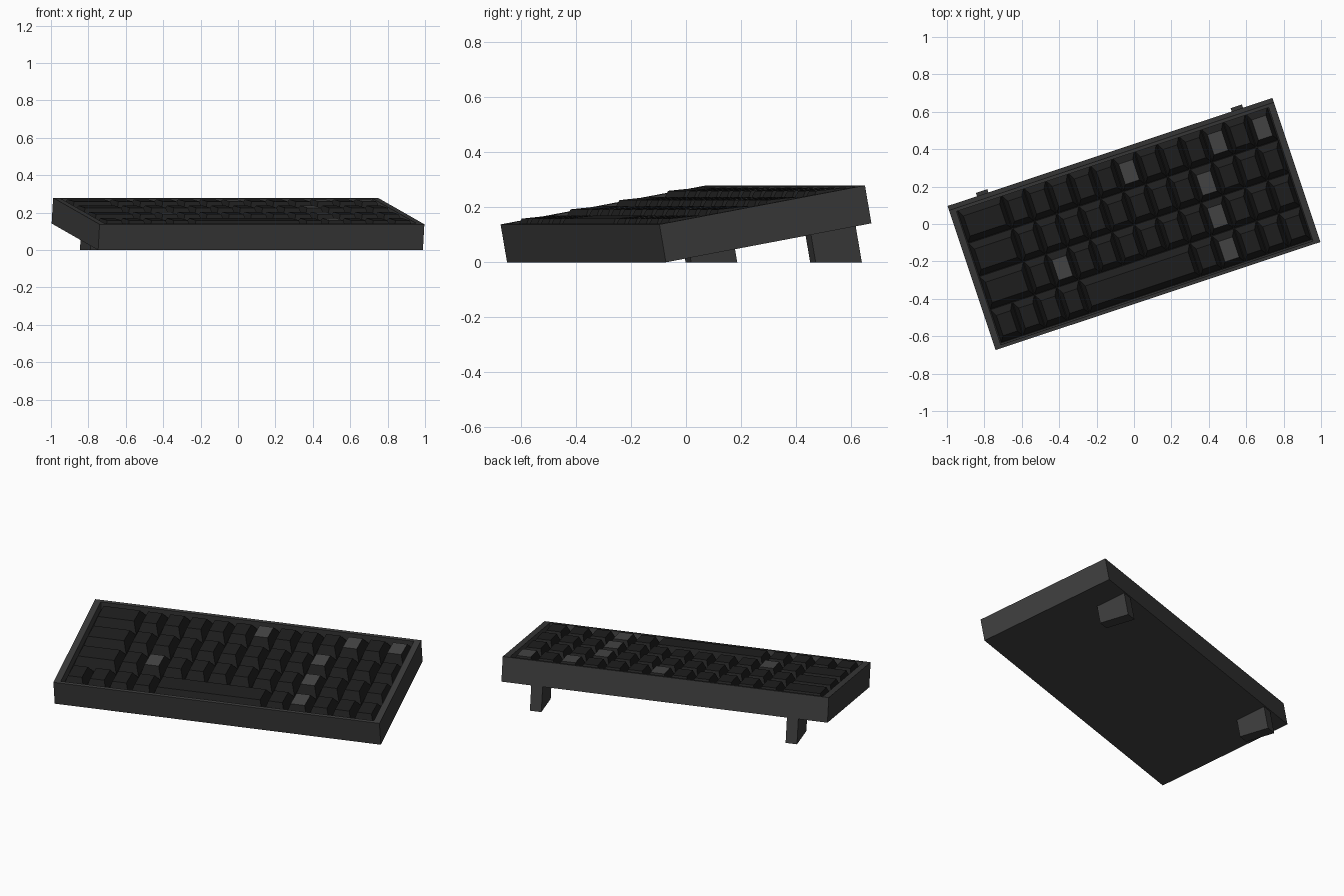
import bpy, bmesh, math
from mathutils import Matrix, Vector

if "Cube" in bpy.data.objects:
    bpy.data.objects.remove(bpy.data.objects["Cube"])

# Overall placement: keyboard tilted up at the back, turned on the desk
L, D, H = 1.83, 0.80, 0.14
TILT, TURN = math.radians(10.2), math.radians(18.4)
M = (Matrix.Translation((0, 0, 0.14)) @ Matrix.Rotation(TURN, 4, 'Z')
     @ Matrix.Rotation(TILT, 4, 'X'))
UP = (M.to_3x3() @ Vector((0, 0, 1))).normalized()


def material(name, v):
    m = bpy.data.materials.new(name)
    m.diffuse_color = (v, v, v, 1)
    m.use_nodes = True
    m.node_tree.nodes["Principled BSDF"].inputs["Base Color"].default_value = m.diffuse_color
    return m


CASE = material("charcoal case", 0.045)
KEY = material("black key", 0.014)
ACCENT = material("grey key top", 0.062)


def finish(name, bm, mats):
    bm.normal_update()
    bmesh.ops.recalc_face_normals(bm, faces=bm.faces)
    me = bpy.data.meshes.new(name)
    bm.to_mesh(me)
    bm.free()
    for m in mats:
        me.materials.append(m)
    ob = bpy.data.objects.new(name, me)
    bpy.context.collection.objects.link(ob)
    return ob


def frustum(bm, base, top, z0, zf, zb, top_mat=0):
    """Block between two (x0, x1, y0, y1) rectangles; top front/back heights zf, zb."""
    def ring(r, a, b):
        x0, x1, y0, y1 = r
        return [bm.verts.new(p) for p in
                ((x0, y0, a), (x1, y0, a), (x1, y1, b), (x0, y1, b))]
    lo, hi = ring(base, z0, z0), ring(top, zf, zb)
    bm.faces.new(lo[::-1])
    bm.faces.new(hi).material_index = top_mat
    for i in range(4):
        j = (i + 1) % 4
        bm.faces.new((lo[i], lo[j], hi[j], hi[i]))
    return lo, hi


# Case: tray with a raised rim and dark sunken floor
U, R = 0.125, 0.19            # key column and row pitch
FLOOR = 0.02
bm = bmesh.new()
rect = (-L / 2, L / 2, -D / 2, D / 2)
lo, hi = frustum(bm, rect, rect, -H / 2, H / 2, H / 2)
bm.faces.ensure_lookup_table()
top = bm.faces[1]
bmesh.ops.delete(bm, geom=[top], context='FACES_ONLY')
ix, iy = 7 * U + 0.004, 2 * R + 0.002
corners = ((-ix, -iy), (ix, -iy), (ix, iy), (-ix, iy))
rim = [bm.verts.new((x, y, H / 2)) for x, y in corners]
pit = [bm.verts.new((x, y, FLOOR)) for x, y in corners]
for i in range(4):
    j = (i + 1) % 4
    bm.faces.new((hi[i], hi[j], rim[j], rim[i]))
    bm.faces.new((rim[i], rim[j], pit[j], pit[i]))
bm.faces.new(pit).material_index = 1
bm.transform(M)
finish("case", bm, [CASE, KEY])

# Keys, row by row from the back: widths in units, and columns with grey tops
rows = [
    ("back_row_keys", [2] + [1] * 12, {7, 11, 13}),
    ("upper_row_keys", [2] + [1] * 12, {10}),
    ("lower_row_keys", [2] + [1] * 12, {3, 10}),
    ("front_row_keys", [1] * 4 + [5] + [1] * 5, {10}),
]
GAP = 0.002
for r, (name, widths, grey) in enumerate(rows):
    bm = bmesh.new()
    y = (1.5 - r) * R
    col = 0
    for w in widths:
        x0, x1 = (col - 7) * U, (col - 7 + w) * U
        base = (x0 + GAP, x1 - GAP, y - R / 2 + GAP, y + R / 2 - GAP)
        cap = (x0 + 0.023, x1 - 0.023, y - 0.052, y + 0.062)
        frustum(bm, base, cap, FLOOR + 0.002, 0.08, 0.071,
                1 if col in grey else 0)
        col += w
    bm.transform(M)
    finish(name, bm, [KEY, ACCENT])

# Feet: square to the case underside, cut level with the desk
for side, sx in (("left", -1), ("right", 1)):
    bm = bmesh.new()
    cx, cy = sx * 0.7175, 0.306
    foot = (cx - 0.032, cx + 0.032, cy - 0.087, cy + 0.087)
    lo, hi = frustum(bm, foot, foot, -0.15, -H / 2 + 0.005, -H / 2 + 0.005)
    bm.transform(M)
    for v in lo:
        v.co -= UP * (v.co.z / UP.z)
    finish(side + "_foot", bm, [CASE])
